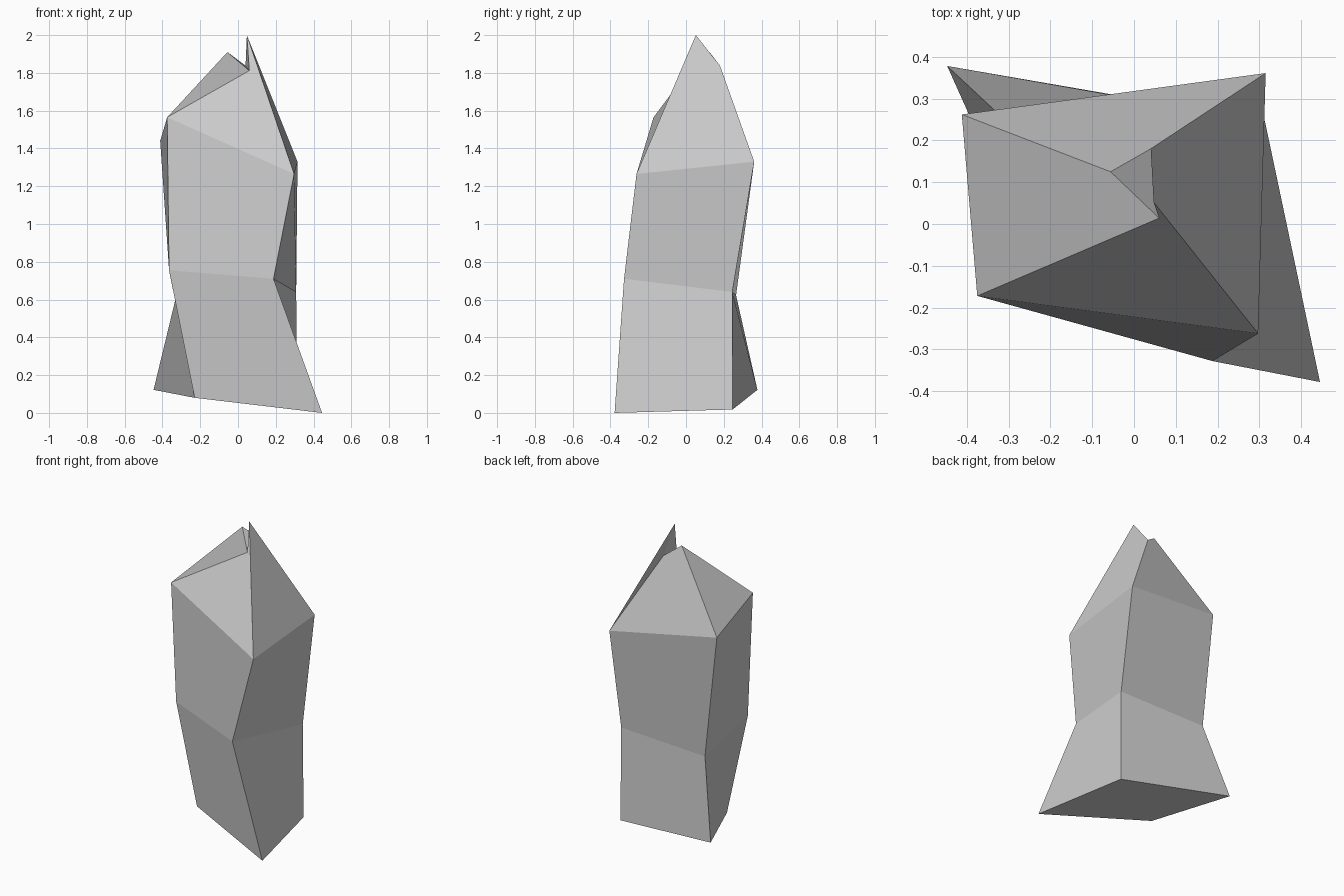
import bpy
import bmesh

if "Cube" in bpy.data.objects:
    bpy.data.objects.remove(bpy.data.objects["Cube"])

# Four-sided loops of the shard, bottom to tip: front-left, front-right, back-right, back-left
rings = [
    [(-0.23, -0.105, 0.08), (0.445, -0.378, 0.0), (0.313, 0.247, 0.018), (-0.447, 0.378, 0.122)],
    [(-0.365, -0.133, 0.755), (0.188, -0.328, 0.71), (0.308, 0.245, 0.64), (-0.326, 0.265, 0.623)],
    [(-0.375, -0.172, 1.565), (0.297, -0.262, 1.265), (0.315, 0.361, 1.33), (-0.412, 0.262, 1.44)],
    [(0.06, 0.014, 1.812), (0.047, 0.052, 2.0), (0.04, 0.18, 1.838), (-0.056, 0.125, 1.91)],
]

bm = bmesh.new()
loops = [[bm.verts.new(p) for p in ring] for ring in rings]

# Side walls between neighbouring loops
for low, high in zip(loops, loops[1:]):
    for i in range(4):
        j = (i + 1) % 4
        bm.faces.new((low[j], high[j], high[i], low[i]))

# Base, and a tip folded along a valley
bm.faces.new(loops[0][::-1])
fl, fr, br, bl = loops[-1]
bm.faces.new((fl, fr, br))
bm.faces.new((fl, br, bl))

bmesh.ops.recalc_face_normals(bm, faces=bm.faces[:])
mesh = bpy.data.meshes.new("rock_shard")
bm.to_mesh(mesh)
bm.free()
bpy.context.collection.objects.link(bpy.data.objects.new("rock_shard", mesh))
